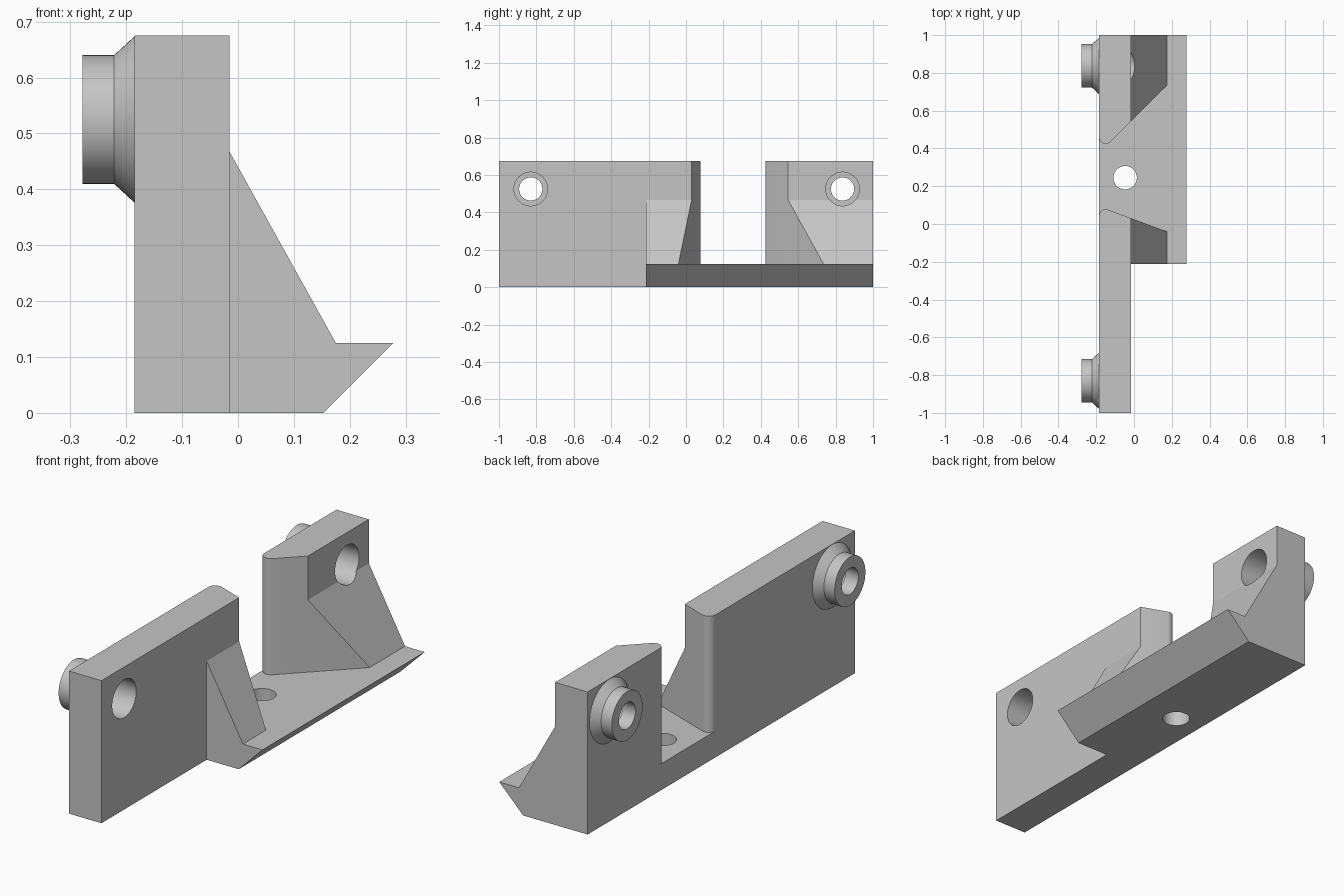
import bpy, bmesh
from math import sin, cos, radians, pi
from mathutils import Matrix, Vector

if "Cube" in bpy.data.objects:
    bpy.data.objects.remove(bpy.data.objects["Cube"], do_unlink=True)

grey = bpy.data.materials.new("plain grey")
grey.use_nodes = True
grey.diffuse_color = (0.56, 0.56, 0.56, 1)
grey.node_tree.nodes["Principled BSDF"].inputs["Base Color"].default_value = grey.diffuse_color

BACK, FACE, TOP, FLOOR = -0.185, -0.015, 0.675, 0.125
BOSS_Y, BOSS_Z = (-0.83, 0.837), 0.525


def finish(name, bm):
    bmesh.ops.recalc_face_normals(bm, faces=bm.faces)
    mesh = bpy.data.meshes.new(name)
    bm.to_mesh(mesh)
    bm.free()
    mesh.materials.append(grey)
    obj = bpy.data.objects.new(name, mesh)
    bpy.context.collection.objects.link(obj)
    return obj


def prism(name, outline, offset):
    """Extrude a closed outline of 3D points along an offset."""
    bm = bmesh.new()
    face = bm.faces.new([bm.verts.new(p) for p in outline])
    result = bmesh.ops.extrude_face_region(bm, geom=[face])
    moved = [v for v in result["geom"] if isinstance(v, bmesh.types.BMVert)]
    bmesh.ops.translate(bm, verts=moved, vec=offset)
    # Extruding keeps the starting face as the closing cap
    return finish(name, bm)


def lathe_x(name, profile, y, z, steps=64):
    """Turn a profile of (x, radius) pairs about an axis along x."""
    bm = bmesh.new()
    rings = [[bm.verts.new((x, y + r * cos(2 * pi * i / steps), z + r * sin(2 * pi * i / steps)))
              for i in range(steps)] for x, r in profile]
    for a, b in zip(rings, rings[1:]):
        for i in range(steps):
            j = (i + 1) % steps
            bm.faces.new((a[i], a[j], b[j], b[i]))
    bm.faces.new(rings[0])
    bm.faces.new(rings[-1])
    return finish(name, bm)


def combine(target, tool, operation):
    mod = target.modifiers.new(operation.title(), "BOOLEAN")
    mod.operation, mod.solver, mod.object = operation, "EXACT", tool
    bpy.context.view_layer.objects.active = target
    bpy.ops.object.modifier_apply(modifier=mod.name)
    bpy.data.objects.remove(tool, do_unlink=True)


def arc(cx, cy, r, start, end, steps=12):
    return [(cx + r * cos(radians(start + (end - start) * i / steps)),
             cy + r * sin(radians(start + (end - start) * i / steps))) for i in range(steps + 1)]


# Main body: upright wall, sloping gusset and undercut foot
section = [(BACK, 0), (0.153, 0), (0.278, FLOOR), (0.175, FLOOR),
           (FACE, 0.467), (FACE, TOP), (BACK, TOP)]
bracket = prism("bracket", [(x, -1, z) for x, z in section], (0, 2, 0))

# Plain wall at the front end: remove the foot there
foot_cut = prism("foot_cutter", [(FACE, -1.2, -0.1), (0.5, -1.2, -0.1),
                                 (0.5, -0.213, -0.1), (FACE, -0.213, -0.1)], (0, 0, 1))
combine(bracket, foot_cut, "DIFFERENCE")

# Flared slot with rounded corners at the back of the wall
plan = [(-0.4, 0.043)] + arc(-0.15, 0.043, 0.035, 180, 69.7) + [(0.4, -0.124), (0.4, 0.96)]
plan += arc(-0.15, 0.46, 0.035, 315, 180) + [(-0.4, 0.46)]
slot = prism("slot_cutter", [(x, y, FLOOR) for x, y in plan], (0, 0, 1))
combine(bracket, slot, "DIFFERENCE")

# Stepped bosses behind the wall, each with a counterbored hole
for y in BOSS_Y:
    boss = lathe_x("boss", [(-0.278, 0.115), (-0.222, 0.115), (BACK, 0.149), (-0.15, 0.1)], y, BOSS_Z)
    combine(bracket, boss, "UNION")
    bore = lathe_x("bore_cutter", [(-0.4, 0.062), (-0.21, 0.062), (-0.21, 0.09), (0.4, 0.09)], y, BOSS_Z)
    combine(bracket, bore, "DIFFERENCE")

# Vertical screw hole through the floor
hole = prism("hole_cutter", [(x, y, -0.2) for x, y in arc(-0.047, 0.245, 0.062, 0, 360, 48)[:-1]], (0, 0, 0.6))
combine(bracket, hole, "DIFFERENCE")

# Crisp edges, smooth rounds
bpy.ops.object.select_all(action="DESELECT")
bracket.select_set(True)
bpy.context.view_layer.objects.active = bracket
bpy.ops.object.shade_smooth_by_angle(angle=radians(25))
